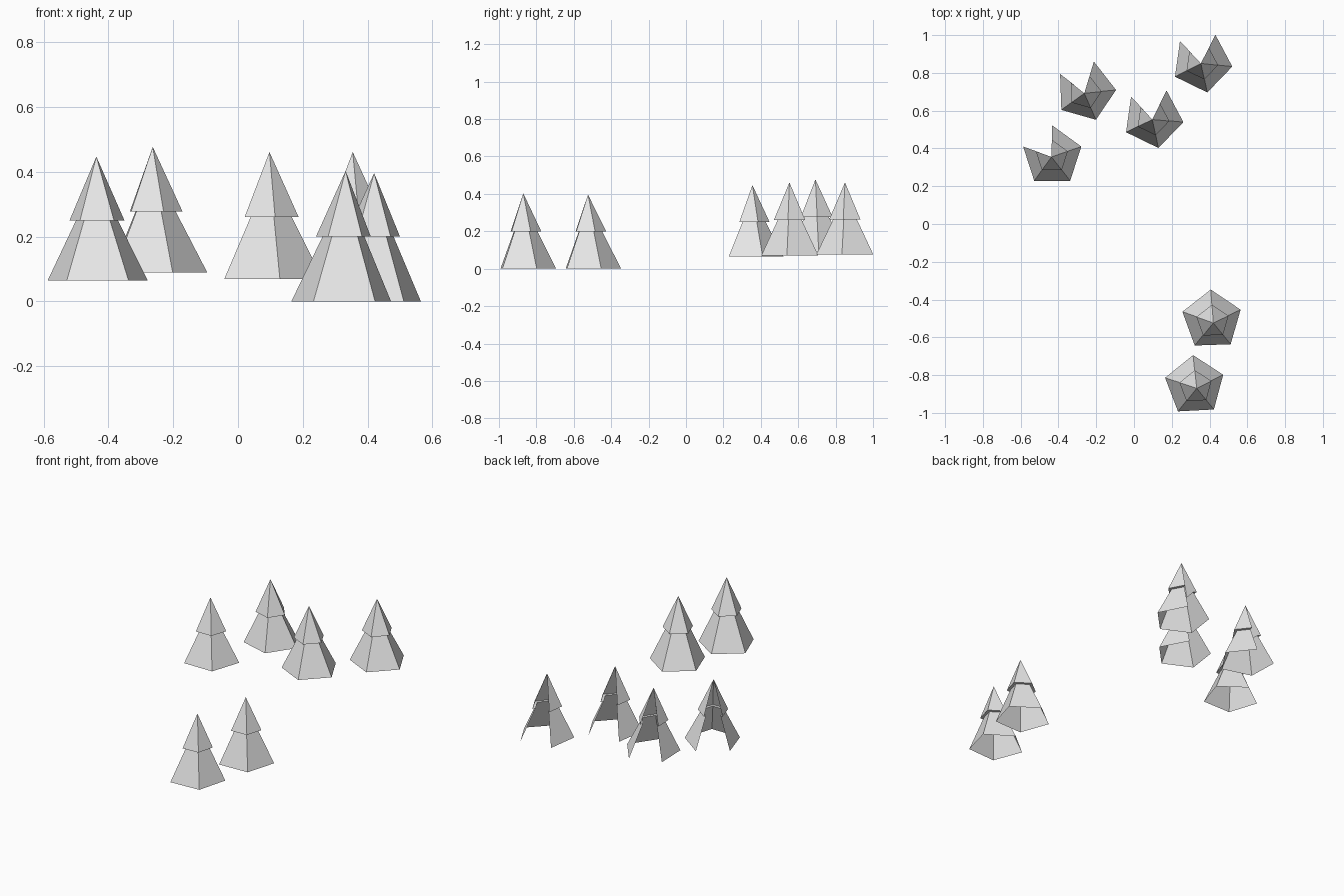
import bpy
from math import cos, sin, radians

cube = bpy.data.objects.get("Cube")
if cube:
    bpy.data.objects.remove(cube, do_unlink=True)

grey = bpy.data.materials.new("light_grey")
grey.use_nodes = True
grey.diffuse_color = (0.8, 0.8, 0.8, 1)
grey.node_tree.nodes["Principled BSDF"].inputs["Base Color"].default_value = (0.8, 0.8, 0.8, 1)

SIDES = 5
RADIUS = 0.162


def pine_tree(name, base, tip, z0, ledge, top, turn, open_back):
    """Two-tier five-sided shell, open below; open_back drops the rear wedge."""
    verts, faces = [], []
    # rings: skirt hem, skirt top, hem of the upper cone
    for scale, z, lean in ((1, z0, 0), (0.42, ledge, 0.5), (0.55, ledge, 0.5)):
        cx = base[0] + (tip[0] - base[0]) * lean
        cy = base[1] + (tip[1] - base[1]) * lean
        for i in range(SIDES):
            a = radians(turn + i * 360 / SIDES)
            verts.append((cx + RADIUS * scale * cos(a), cy + RADIUS * scale * sin(a), z))
    verts.append((tip[0], tip[1], top))
    apex = len(verts) - 1
    for i in range(1 if open_back else 0, SIDES):
        j = (i + 1) % SIDES
        for ring in (0, SIDES):
            faces.append((ring + i, ring + j, ring + SIDES + j, ring + SIDES + i))
        faces.append((2 * SIDES + i, 2 * SIDES + j, apex))
    mesh = bpy.data.meshes.new(name)
    mesh.from_pydata(verts, [], faces)
    mesh.materials.append(grey)
    mesh.update()
    bpy.context.collection.objects.link(bpy.data.objects.new(name, mesh))


# Front pair, complete all round
pine_tree("front_tree", (0.321, -0.856), (0.332, -0.87), 0, 0.2, 0.403, 93, False)
pine_tree("second_tree", (0.412, -0.509), (0.42, -0.524), 0, 0.2, 0.396, 92, False)

# Rear group, each with its back wedge left open
pine_tree("left_tree", (-0.433, 0.36), (-0.437, 0.355), 0.065, 0.25, 0.447, 90, True)
pine_tree("rear_left_tree", (-0.257, 0.704), (-0.263, 0.692), 0.09, 0.277, 0.477, 74, True)
pine_tree("middle_tree", (0.101, 0.562), (0.097, 0.553), 0.07, 0.26, 0.461, 64, True)
pine_tree("rear_right_tree", (0.36, 0.856), (0.354, 0.85), 0.075, 0.262, 0.461, 64, True)
